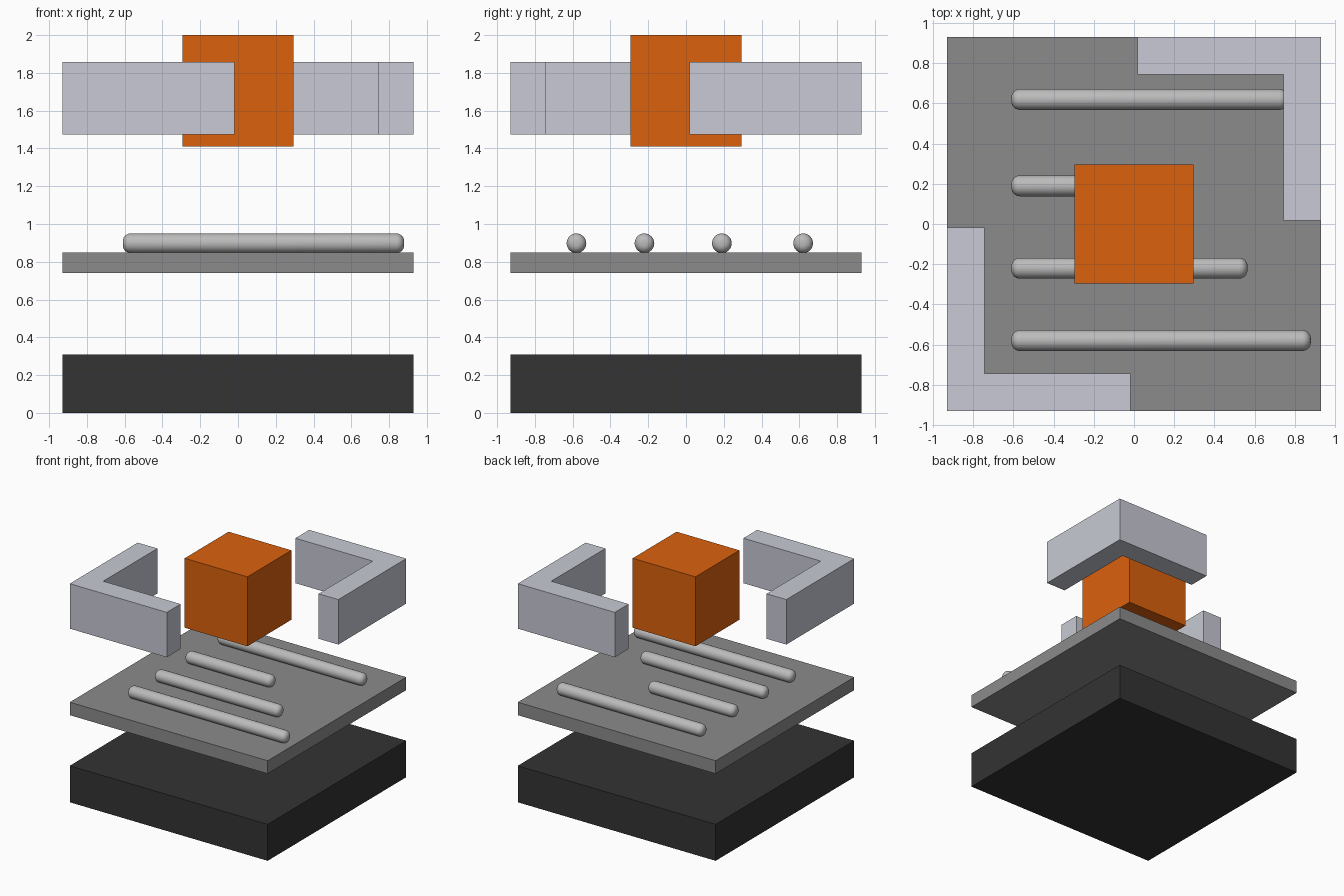
import bpy, bmesh, math
from mathutils import Matrix

if "Cube" in bpy.data.objects:
    bpy.data.objects.remove(bpy.data.objects["Cube"])


def material(name, color):
    m = bpy.data.materials.new(name)
    m.diffuse_color = (*color, 1)
    m.use_nodes = True
    m.node_tree.nodes["Principled BSDF"].inputs["Base Color"].default_value = m.diffuse_color
    return m


def add_object(name, bm, mat):
    bmesh.ops.recalc_face_normals(bm, faces=bm.faces)
    me = bpy.data.meshes.new(name)
    bm.to_mesh(me)
    bm.free()
    me.materials.append(mat)
    ob = bpy.data.objects.new(name, me)
    bpy.context.collection.objects.link(ob)
    return ob


def prism(name, outline, z0, z1, mat):
    bm = bmesh.new()
    face = bm.faces.new([bm.verts.new((x, y, z0)) for x, y in outline])
    top = bmesh.ops.extrude_face_region(bm, geom=[face], use_keep_orig=True)["geom"]
    bmesh.ops.translate(bm, vec=(0, 0, z1 - z0),
                        verts=[v for v in top if isinstance(v, bmesh.types.BMVert)])
    return add_object(name, bm, mat)


def block(name, half, z0, z1, mat):
    h = half
    return prism(name, [(-h, -h), (h, -h), (h, h), (-h, h)], z0, z1, mat)


def rod(name, x0, x1, y, z, radius, bevel, mat):
    # lathe a rounded-end profile around the x axis
    steps = 6
    arc = [(bevel * (1 - math.cos(a)), radius - bevel + bevel * math.sin(a))
           for a in (math.pi / 2 * i / steps for i in range(steps + 1))]
    profile = [(x0 + d, r) for d, r in arc] + [(x1 - d, r) for d, r in reversed(arc)]
    bm = bmesh.new()
    n = 32
    rings = [[bm.verts.new((x, y + r * math.cos(2 * math.pi * k / n),
                            z + r * math.sin(2 * math.pi * k / n))) for k in range(n)]
             for x, r in profile]
    for a, b in zip(rings, rings[1:]):
        for k in range(n):
            bm.faces.new((a[k], a[(k + 1) % n], b[(k + 1) % n], b[k]))
    bm.faces.new(rings[0])
    bm.faces.new(rings[-1])
    for f in bm.faces:
        f.smooth = True
    return add_object(name, bm, mat)


dark = material("dark", (0.033, 0.033, 0.033))
grey = material("grey", (0.26, 0.26, 0.26))
silver = material("silver", (0.5, 0.5, 0.5))
pale = material("pale", (0.58, 0.59, 0.66))
orange = material("orange", (0.71, 0.12, 0.004))

S = 0.93   # half width of the stack

# Stacked plates and the floating cube
block("base_block", S, 0.0, 0.31, dark)
block("middle_plate", S, 0.74, 0.85, grey)
block("core_cube", 0.295, 1.41, 2.0, orange)

# Text-line style rods resting on the plate
for i, (y, end) in enumerate([(0.62, 0.765), (0.19, 0.205), (-0.22, 0.565), (-0.58, 0.88)]):
    rod(f"rod_{i + 1}", -0.61, end, y, 0.898, 0.052, 0.042, silver)

# Two opposite L-shaped corner brackets
T, E = 0.745, 0.018
corner = [(-S, -S), (-E, -S), (-E, -T), (-T, -T), (-T, -E), (-S, -E)]
for name, s in (("front_left_bracket", 1), ("back_right_bracket", -1)):
    prism(name, [(s * x, s * y) for x, y in corner], 1.475, 1.857, pale)
